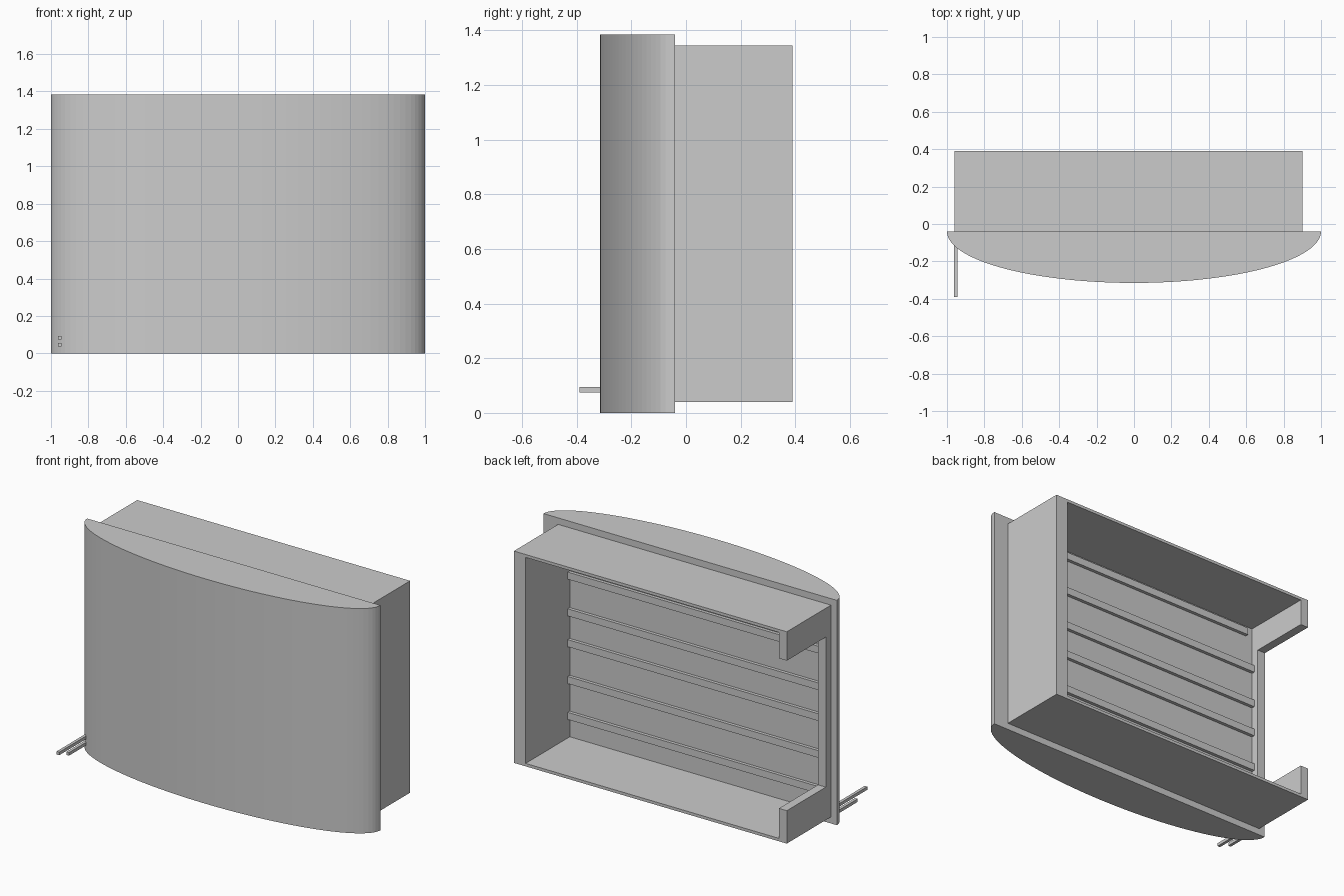
import bpy, bmesh, math

if "Cube" in bpy.data.objects:
    bpy.data.objects.remove(bpy.data.objects["Cube"])


def prism(name, points, axis, lo, hi):
    """Extrude a 2D outline along an axis ('x': points are y,z; 'z': points are x,y)."""
    bm = bmesh.new()
    place = (lambda p, t: (t, p[0], p[1])) if axis == 'x' else (lambda p, t: (p[0], p[1], t))
    a = [bm.verts.new(place(p, lo)) for p in points]
    b = [bm.verts.new(place(p, hi)) for p in points]
    bm.faces.new(a)
    bm.faces.new(b[::-1])
    n = len(points)
    for i in range(n):
        j = (i + 1) % n
        bm.faces.new((a[i], b[i], b[j], a[j]))
    bmesh.ops.recalc_face_normals(bm, faces=bm.faces)
    me = bpy.data.meshes.new(name)
    bm.to_mesh(me)
    bm.free()
    ob = bpy.data.objects.new(name, me)
    bpy.context.collection.objects.link(ob)
    return ob


def box(name, x, y, z):
    return prism(name, [(x[0], y[0]), (x[1], y[0]), (x[1], y[1]), (x[0], y[1])], 'z', *z)


FRONT, BACK = -0.04, 0.39      # depth range of the rear housing
LEFT, RIGHT = -0.96, 0.90
BOTTOM, TOP = 0.04, 1.345
T = 0.018                      # floor and roof thickness

# Bowed front panel: half ellipse in plan
SEG = 48
arc = [(-math.cos(math.pi * i / SEG), FRONT - 0.275 * math.sin(math.pi * i / SEG))
       for i in range(SEG + 1)]
prism("curved_front_panel", arc, 'z', 0, 1.385)

# Open-backed rear housing
box("housing_roof", (LEFT, RIGHT), (FRONT, BACK), (TOP - T, TOP))
box("housing_floor", (LEFT, RIGHT), (FRONT, BACK), (BOTTOM, BOTTOM + T))
box("housing_right_wall", (0.82, RIGHT), (FRONT, BACK), (BOTTOM + T, TOP - T))

# Left wall with a large notch open to the back
notch = [(FRONT, BOTTOM + T), (BACK, BOTTOM + T), (BACK, 0.243), (0.01, 0.243),
         (0.01, 1.167), (BACK, 1.167), (BACK, TOP - T), (FRONT, TOP - T)]
prism("housing_left_wall", notch, 'x', LEFT, -0.907)

# Horizontal rails on the back of the panel
for i, top in enumerate((1.308, 1.08, 0.854, 0.664, 0.437, 0.216)):
    end = -0.86 if i == 0 else -0.907
    box(f"rail_{i + 1}", (end, 0.82), (FRONT, -0.02), (top - 0.044, top))

# Two thin pins at the lower left of the front
for name, tip, z in (("upper_pin", -0.39, 0.075), ("lower_pin", -0.295, 0.036)):
    box(name, (-0.963, -0.945), (tip, -0.05), (z, z + 0.019))
